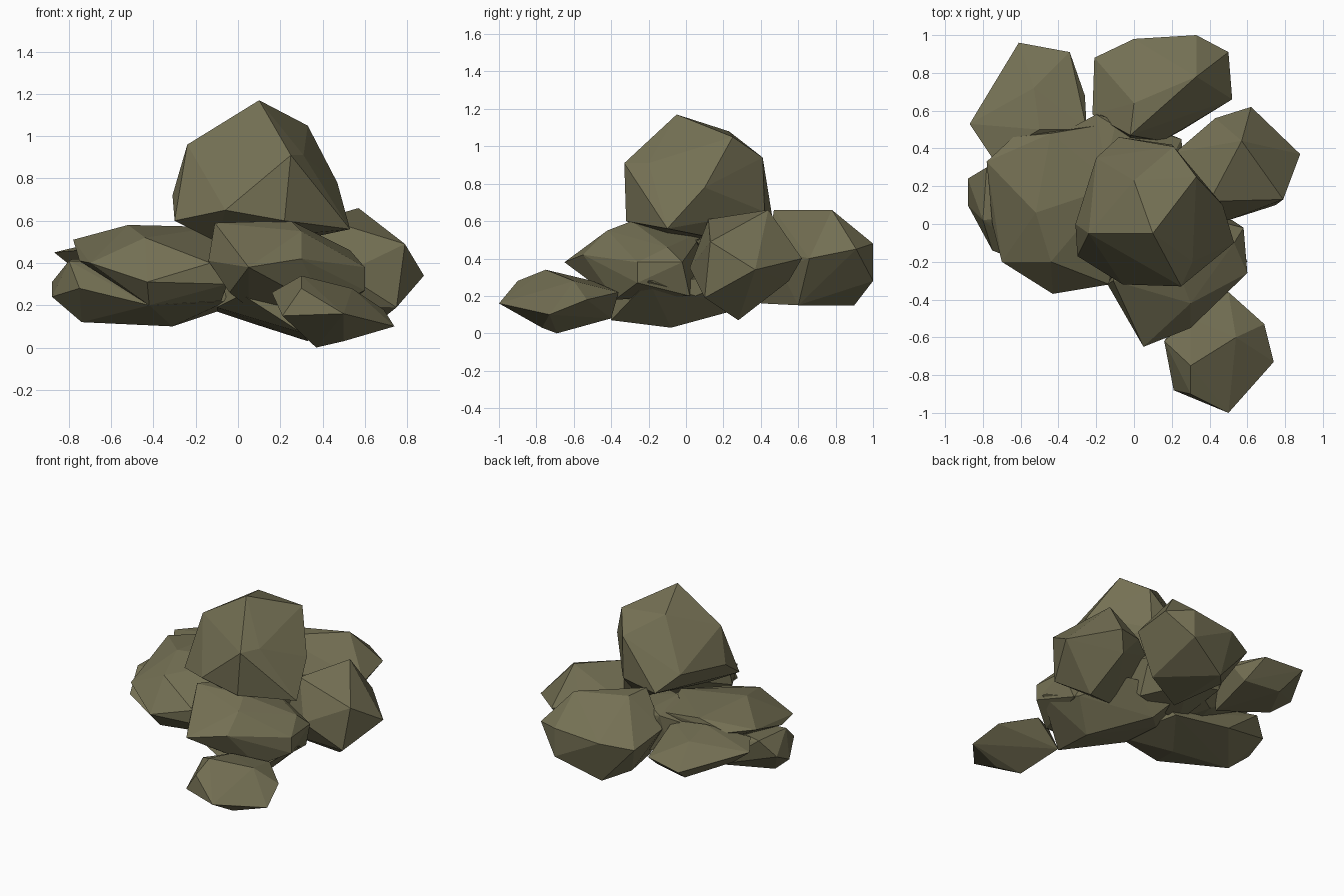
import bpy, bmesh

stone = bpy.data.materials.new("olive stone")
stone.diffuse_color = (0.175, 0.162, 0.088, 1)


def rock(name, *corners):
    """Faceted stone: the convex hull around a few key corners."""
    bm = bmesh.new()
    for c in corners:
        bm.verts.new(c)
    hull = bmesh.ops.convex_hull(bm, input=bm.verts[:])
    loose = set(hull["geom_interior"] + hull["geom_unused"])
    bmesh.ops.delete(bm, geom=[v for v in loose if isinstance(v, bmesh.types.BMVert)],
                     context="VERTS")
    bmesh.ops.recalc_face_normals(bm, faces=bm.faces[:])
    mesh = bpy.data.meshes.new(name)
    bm.to_mesh(mesh)
    bm.free()
    mesh.materials.append(stone)
    bpy.context.collection.objects.link(bpy.data.objects.new(name, mesh))


# tall boulder crowning the pile
rock("top_boulder",
     (.1, -.05, 1.17), (0, .23, 1.08), (.33, .25, 1.05), (.21, .41, .94),
     (-.24, -.05, .96), (.25, -.33, .91), (.31, -.2, .91), (-.31, 0, .72),
     (-.2, .35, .75), (-.08, .46, .63), (.2, .42, .65), (.47, .1, .78),
     (.53, -.1, .56), (.22, -.32, .6), (-.06, -.32, .65), (-.3, -.17, .6),
     (-.1, -.1, .5), (.15, .3, .48))

# broad stones on the left
rock("left_upper_stone",
     (-.78, .33, .51), (-.64, .46, .5), (-.44, .48, .56), (-.2, .52, .55),
     (-.1, .2, .57), (-.52, .06, .58), (-.44, -.2, .52), (-.75, 0, .41),
     (-.7, -.2, .4), (-.43, -.37, .31), (-.13, -.32, .4), (-.05, -.3, .3),
     (-.42, -.27, .2), (-.08, -.22, .22), (-.3, .4, .25), (-.1, .5, .3))
rock("left_lower_stone",
     (-.88, .24, .31), (-.88, .1, .24), (-.78, .3, .42), (-.8, .02, .41),
     (-.75, -.14, .28), (-.74, .06, .12), (-.42, -.27, .2), (-.05, -.22, .22),
     (-.31, .02, .1), (-.1, .1, .4), (-.5, .35, .2), (-.1, .3, .17))

# flat slab at the back left
rock("back_left_slab",
     (-.61, .96, .4), (-.34, .91, .42), (-.26, .68, .42), (-.87, .53, .45),
     (-.75, .35, .46), (-.53, .72, .51), (-.5, .5, .54), (-.25, .5, .5),
     (-.55, .8, .29), (-.72, .5, .33), (-.3, .75, .3), (-.35, .4, .25))

# big stone at the back
rock("back_stone",
     (-.21, .88, .42), (0, .98, .45), (.33, 1, .48), (.33, 1, .28),
     (.5, .91, .45), (.52, .66, .4), (.26, .5, .35), (.15, .44, .45),
     (-.22, .58, .46), (0, .64, .66), (-.02, .47, .66), (.33, .78, .66),
     (.03, .9, .15), (.35, .6, .15), (-.1, .75, .2), (0, .4, .16))

# stone on the right
rock("right_stone",
     (.57, .44, .66), (.4, .12, .61), (.62, .62, .4), (.43, .56, .42),
     (.22, .38, .45), (.5, .02, .35), (.79, .13, .49), (.88, .37, .34),
     (.75, .1, .19), (.6, .28, .07), (.55, .55, .28), (.25, .1, .2))

# stones stacked below the boulder at the front
rock("front_middle_stone",
     (-.14, -.32, .41), (-.11, -.3, .59), (.25, -.29, .6), (.3, -.42, .55),
     (.05, -.65, .38), (.05, -.56, .43), (.3, -.55, .42), (.53, -.1, .46),
     (.6, -.26, .38), (.58, -.02, .38), (.6, -.26, .27), (-.04, -.4, .26),
     (.05, -.35, .19), (.42, -.38, .18), (.52, .02, .2), (.1, .1, .55))
rock("base_stone",
     (-.1, .1, .17), (-.1, -.2, .19), (.02, -.42, .25), (.33, -.08, .03),
     (.3, -.4, .07), (.6, -.2, .28), (.5, .05, .2),
     (.05, .25, .12), (.1, -.2, .4), (.3, .3, .3), (-.1, .4, .3))

# core stone filling the middle of the pile
rock("core_stone",
     (-.35, .5, .5), (-.2, .58, .55), (-.1, .52, .56), (-.15, .3, .58),
     (.2, .35, .52), (.25, .45, .4), (.3, .05, .5), (0, .55, .25),
     (-.25, .55, .3), (-.2, .2, .2), (.2, .3, .2))

# low stone at the very front
rock("front_stone",
     (.5, -1, .16), (.21, -.88, .15), (.16, -.62, .26), (.3, -.75, .34),
     (.3, -.9, .28), (.54, -.6, .28), (.5, -.36, .22), (.69, -.53, .18),
     (.74, -.73, .1), (.37, -.69, 0), (.5, -.77, .03), (.3, -.4, .08),
     (.3, -.5, .28))
